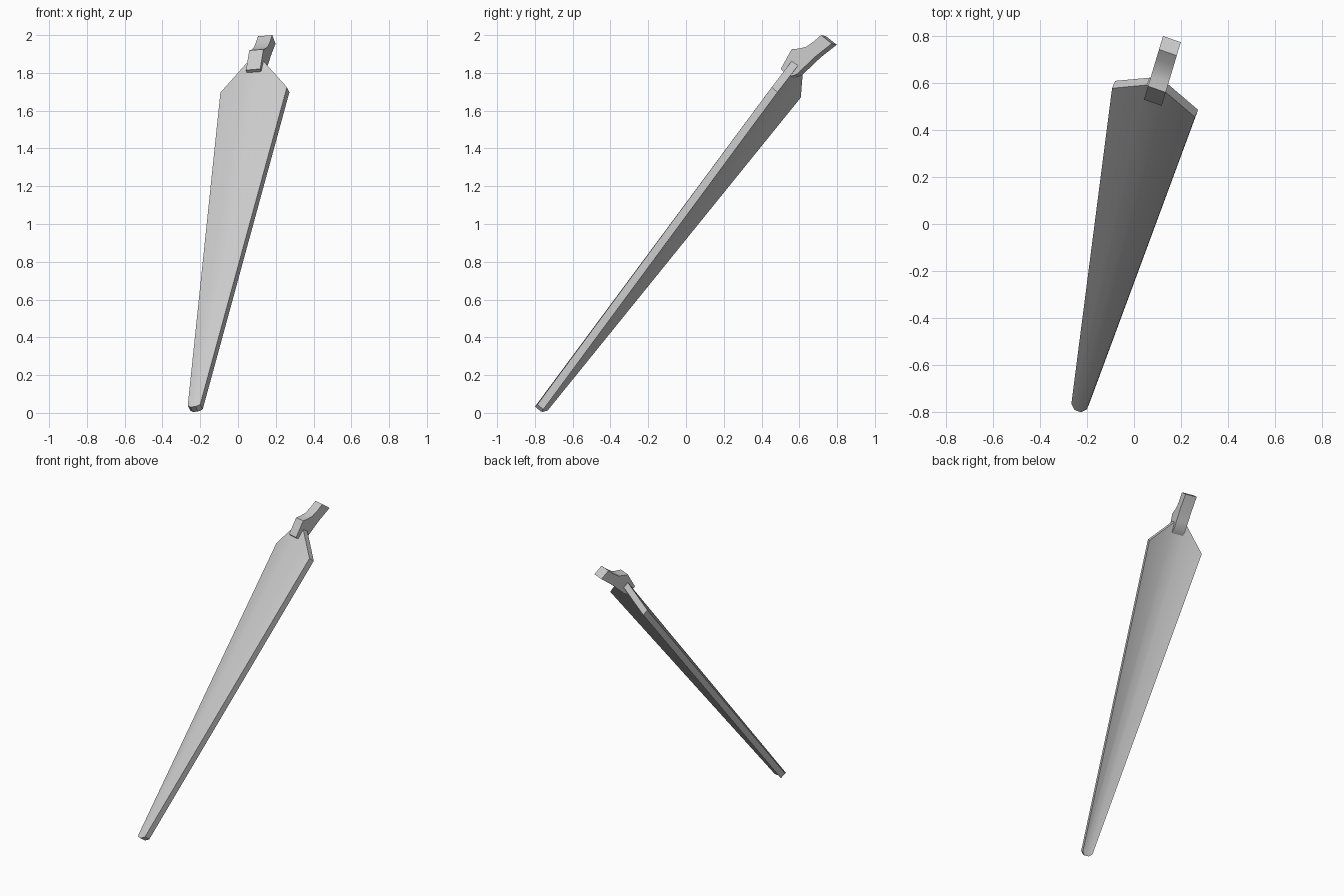
import bpy
import bmesh
from mathutils import Vector

cube = bpy.data.objects.get("Cube")
if cube:
    bpy.data.objects.remove(cube, do_unlink=True)

grey = bpy.data.materials.new("light_grey")
grey.use_nodes = True
colour = (0.6, 0.6, 0.6, 1)
grey.diffuse_color = colour
grey.node_tree.nodes["Principled BSDF"].inputs["Base Color"].default_value = colour


def finish(name, bm, angle):
    """Turn a bmesh into a shaded object."""
    bmesh.ops.recalc_face_normals(bm, faces=bm.faces)
    mesh = bpy.data.meshes.new(name)
    bm.to_mesh(mesh)
    bm.free()
    mesh.materials.append(grey)
    obj = bpy.data.objects.new(name, mesh)
    bpy.context.collection.objects.link(obj)
    bpy.ops.object.select_all(action='DESELECT')
    obj.select_set(True)
    bpy.context.view_layer.objects.active = obj
    bpy.ops.object.shade_smooth_by_angle(angle=angle)


def bridge(bm, a, b):
    """Close two matching rings of points into a solid."""
    ra = [bm.verts.new(p) for p in a]
    rb = [bm.verts.new(p) for p in b]
    for i in range(len(ra)):
        j = (i + 1) % len(ra)
        bm.faces.new((ra[i], ra[j], rb[j], rb[i]))
    return ra, rb


# Slanted frame: along the blade, across it, and out of its front
low = Vector((-0.233, -0.775, 0.042))
high = Vector((0.083, 0.515, 1.71))
along = (high - low).normalized()
across = Vector((0.936, -0.348, 0.05))
across = (across - along * across.dot(along)).normalized()
out = across.cross(along)


def place(origin, w, l, n):
    return origin + across * w + along * l + out * n


# Tapered blade, bowed forward, with clipped corners at both ends
def section(origin, half, inner, rise, bow):
    front = [(-half, 0, 0), (-inner, rise, bow), (inner, rise, bow), (half, 0, 0)]
    back = [(w, l, n - 0.043) for w, l, n in reversed(front)]
    return [place(origin, *p) for p in front + back]


bm = bmesh.new()
for ring in bridge(bm, section(low, 0.035, 0.015, -0.02, 0.01),
                   section(high, 0.187, 0.04, 0.16, 0.048)):
    for i in range(3):
        bm.faces.new((ring[i], ring[i + 1], ring[6 - i], ring[7 - i]))
finish("blade", bm, 0.7)

# Bent collar: a side profile given width
profile = [(0.515, 1.818), (0.572, 1.922), (0.615, 1.926), (0.65, 1.936),
           (0.688, 1.962), (0.728, 1.997), (0.785, 1.952), (0.70, 1.885),
           (0.64, 1.828), (0.60, 1.79), (0.56, 1.775)]
middle = [Vector((0.08 + 0.3 * (y - 0.515), y, z)) for y, z in profile]
bm = bmesh.new()
for ring in bridge(bm, [p - across * 0.04 for p in middle],
                   [p + across * 0.04 for p in middle]):
    bm.faces.new(ring)
finish("collar", bm, 0.6)
